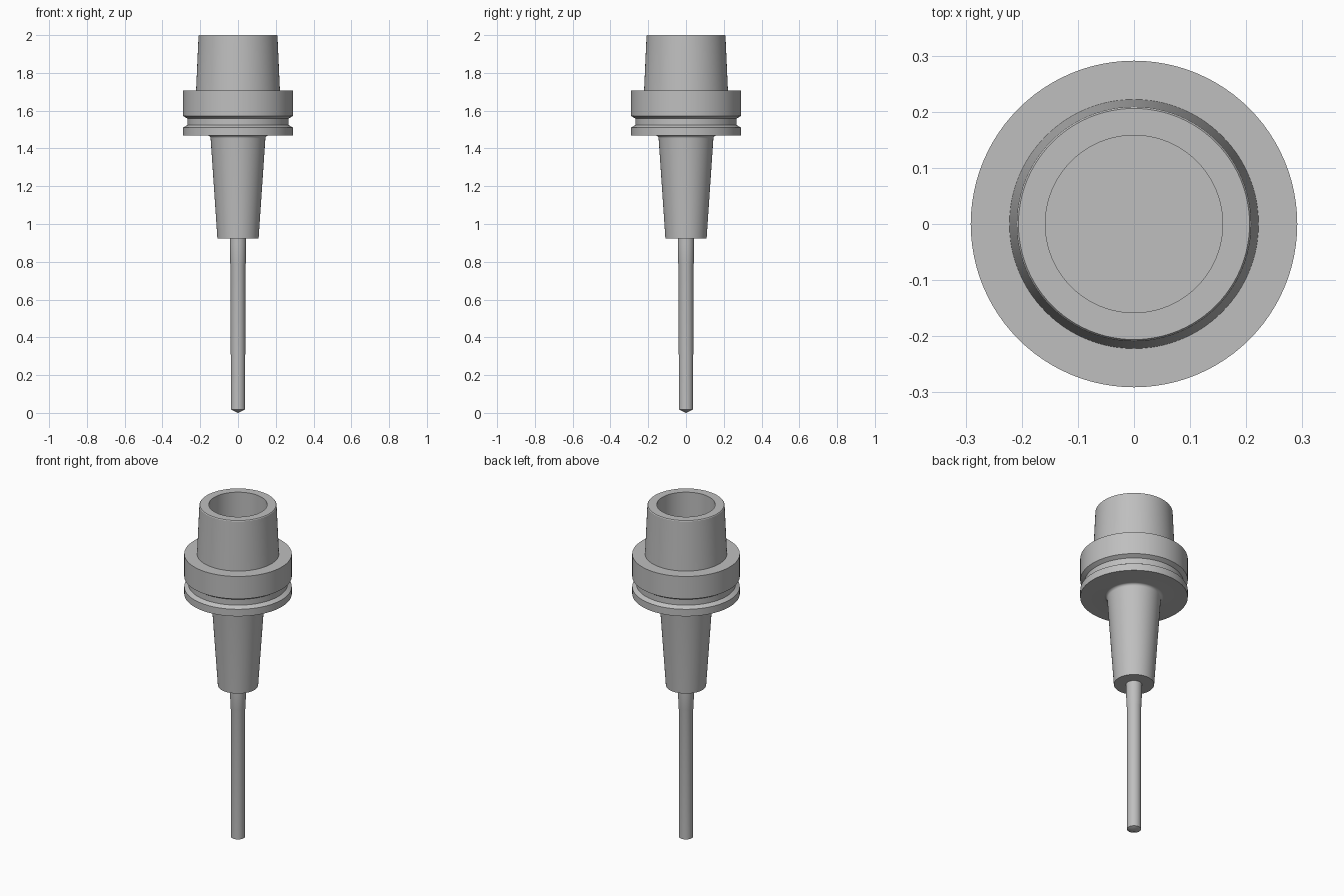
import bpy, bmesh, math
from mathutils import Vector

cube = bpy.data.objects.get("Cube")
if cube:
    bpy.data.objects.remove(cube, do_unlink=True)

SEGMENTS = 96


def make_material(name, rgb):
    mat = bpy.data.materials.new(name)
    mat.use_nodes = True
    color = (*rgb, 1.0)
    mat.diffuse_color = color
    mat.node_tree.nodes["Principled BSDF"].inputs["Base Color"].default_value = color
    return mat


def lathe(name, profile, mat):
    """Turn a list of (radius, height) points around the z axis."""
    bm = bmesh.new()
    verts = [bm.verts.new((r, 0, z)) for r, z in profile]
    edges = [bm.edges.new(pair) for pair in zip(verts, verts[1:])]
    bmesh.ops.spin(bm, geom=verts + edges, cent=(0, 0, 0), axis=(0, 0, 1),
                   angle=math.tau, steps=SEGMENTS, use_duplicate=False)
    bmesh.ops.remove_doubles(bm, verts=bm.verts, dist=1e-5)
    bmesh.ops.recalc_face_normals(bm, faces=bm.faces)
    mesh = bpy.data.meshes.new(name)
    bm.to_mesh(mesh)
    bm.free()
    mesh.materials.append(mat)
    obj = bpy.data.objects.new(name, mesh)
    bpy.context.collection.objects.link(obj)
    bpy.ops.object.select_all(action='DESELECT')
    obj.select_set(True)
    bpy.context.view_layer.objects.active = obj
    bpy.ops.object.shade_smooth_by_angle(angle=math.radians(28))
    return obj


def fillet(radius, height, size, steps=6):
    """Concave quarter round from a vertical wall up to a flat underside."""
    center = Vector((radius + size, height - size))
    return [tuple(center + size * Vector((-math.cos(a), math.sin(a))))
            for a in (math.pi / 2 * i / steps for i in range(steps + 1))]


steel = make_material("brushed steel grey", (0.52, 0.52, 0.52))

# Holder: tapered neck, grooved flange and hollow tapered shank
neck = [(0, 0.922), (0.109, 0.922)] + fillet(0.145, 1.468, 0.015)
flange = [(0.291, 1.468), (0.291, 1.51), (0.268, 1.524),
          (0.268, 1.558), (0.291, 1.572), (0.291, 1.706)]
shank = [(0.222, 1.706), (0.209, 1.996), (0.206, 2.0)]
bore = [(0.158, 2.0), (0.158, 1.7), (0, 1.7)]
lathe("tool_holder", neck + flange + shank + bore, steel)

# Drill: slightly thicker root, straight body and conical tip
drill = [(0, 0), (0.038, 0.018), (0.039, 0.78), (0.041, 0.79),
         (0.043, 0.89), (0.043, 0.95), (0, 0.95)]
lathe("drill_bit", drill, steel)
